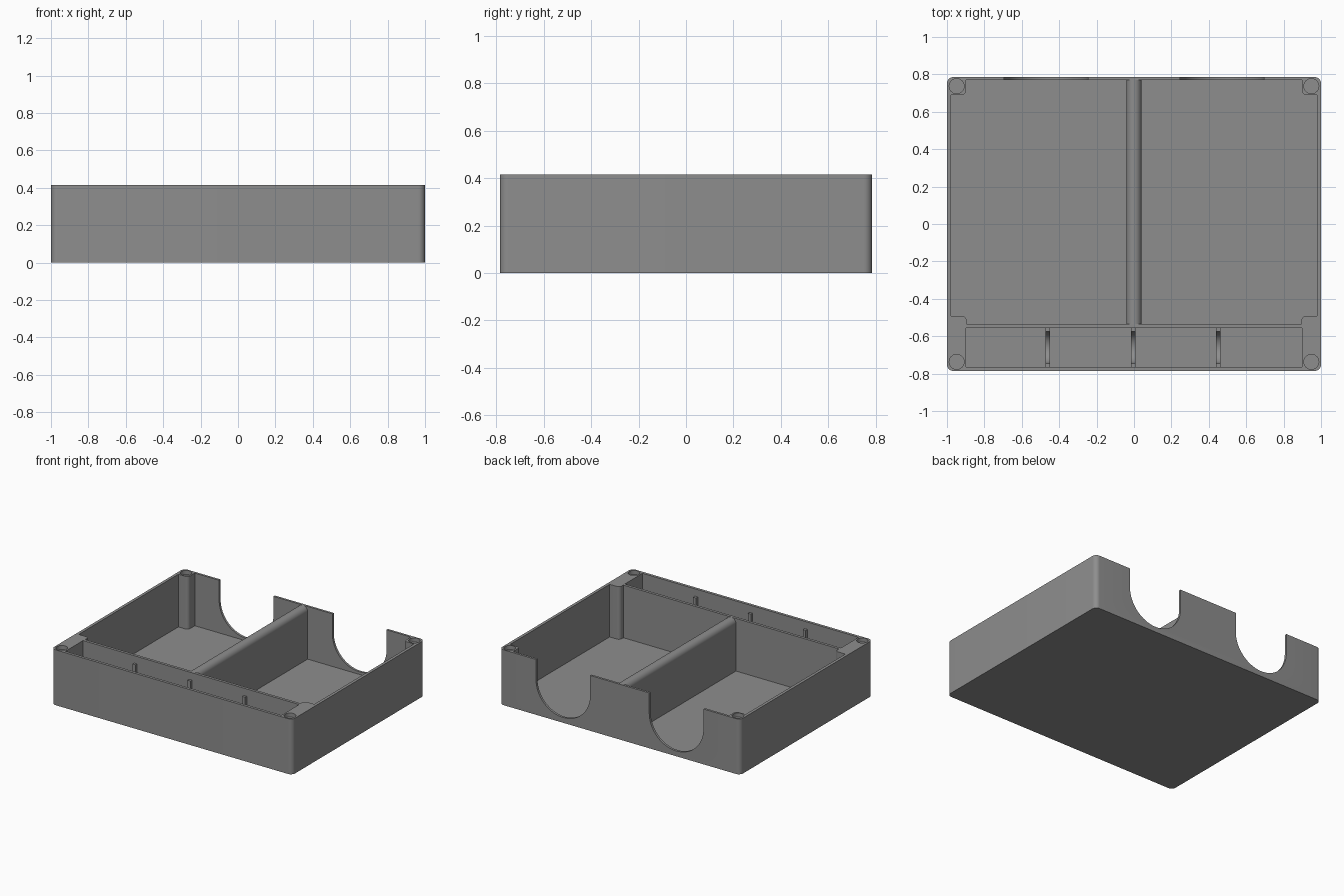
import bpy, bmesh, math
from mathutils import Vector

if "Cube" in bpy.data.objects:
    bpy.data.objects.remove(bpy.data.objects["Cube"])

H = 0.415          # total height
FLOOR = 0.02       # floor thickness
WALL = 0.786       # half depth of the box

grey = bpy.data.materials.new("plain grey")
grey.diffuse_color = (0.27, 0.27, 0.27, 1)
grey.use_nodes = True
grey.node_tree.nodes["Principled BSDF"].inputs["Base Color"].default_value = grey.diffuse_color


def fillet(corners, seg=8):
    """Closed outline from (x, y, radius) corners, each rounded by its radius."""
    out = []
    n = len(corners)
    for i, (x, y, r) in enumerate(corners):
        p = Vector((x, y))
        if r == 0:
            out.append(p)
            continue
        a = (Vector(corners[i - 1][:2]) - p).normalized()
        b = (Vector(corners[(i + 1) % n][:2]) - p).normalized()
        c = p + (a + b) * r                      # right-angle corners only
        for k in range(seg + 1):
            t = k / seg * math.pi / 2
            out.append(c - b * r * math.cos(t) - a * r * math.sin(t))
    return out


def rect(x0, x1, y0, y1, r=0):
    return fillet([(x0, y0, r), (x1, y0, r), (x1, y1, r), (x0, y1, r)])


def arc(cx, cy, r, a0, a1, n):
    return [(cx + r * math.cos(math.radians(a0 + (a1 - a0) * k / n)),
             cy + r * math.sin(math.radians(a0 + (a1 - a0) * k / n)))
            for k in range(n + 1)]


def prism(name, outline, axis, lo, hi):
    """Extrude an outline along an axis from lo to hi."""
    place = {"z": lambda u, v, t: (u, v, t),
             "y": lambda u, v, t: (u, t, v),
             "x": lambda u, v, t: (t, u, v)}[axis]
    bm = bmesh.new()
    face = bm.faces.new([bm.verts.new(place(u, v, lo)) for u, v in outline])
    ext = bmesh.ops.extrude_face_region(bm, geom=[face])
    moved = [g for g in ext["geom"] if isinstance(g, bmesh.types.BMVert)]
    bmesh.ops.translate(bm, verts=moved, vec=Vector(place(0, 0, hi - lo)))
    bmesh.ops.recalc_face_normals(bm, faces=bm.faces)
    mesh = bpy.data.meshes.new(name)
    bm.to_mesh(mesh)
    bm.free()
    mesh.materials.append(grey)
    obj = bpy.data.objects.new(name, mesh)
    bpy.context.collection.objects.link(obj)
    return obj


def activate(obj):
    bpy.ops.object.select_all(action="DESELECT")
    obj.select_set(True)
    bpy.context.view_layer.objects.active = obj


def cut(obj, cutter):
    mod = obj.modifiers.new("cut", "BOOLEAN")
    mod.operation, mod.solver, mod.object = "DIFFERENCE", "EXACT", cutter
    activate(obj)
    bpy.ops.object.modifier_apply(modifier=mod.name)
    bpy.data.objects.remove(cutter)


# Outer box
box = prism("box", rect(-1, 1, -WALL, WALL, 0.035), "z", 0, H)

# Main compartment, leaving a rounded post in each corner
f = 0.025
main = fillet([
    (-0.895, -0.535, 0), (0.895, -0.535, 0), (0.895, -0.492, f), (0.978, -0.492, 0),
    (0.978, 0.69, 0), (0.897, 0.69, f), (0.897, 0.769, 0),
    (-0.897, 0.769, 0), (-0.897, 0.69, f), (-0.978, 0.69, 0),
    (-0.978, -0.492, 0), (-0.895, -0.492, f)])
cut(box, prism("main_cutter", main, "z", FLOOR, H + 0.1))

# Narrow front tray
cut(box, prism("tray_cutter", rect(-0.897, 0.897, -0.765, -0.556), "z", FLOOR, H + 0.1))

# Shallow round pockets on the corner posts
for sx in (-1, 1):
    for sy in (-1, 1):
        ring = arc(sx * 0.948, sy * 0.737, 0.04, 0, 360, 32)[:-1]
        cut(box, prism("pocket_cutter", ring, "z", H - 0.03, H + 0.1))

# Two U-shaped openings in the back wall
for x in (-0.47, 0.47):
    u = [(x + 0.225, H + 0.1), (x - 0.225, H + 0.1)] + arc(x, 0.265, 0.225, 180, 360, 40)
    cut(box, prism("opening_cutter", u, "y", 0.74, 0.9))

# Central divider with a rounded top
profile = [(-0.04, FLOOR - 0.005), (0.04, FLOOR - 0.005)] + arc(0, H - 0.04, 0.04, 0, 180, 20)
divider = prism("divider", profile, "y", -0.54, 0.774)

# Scooped ribs across the front tray
ribs = []
for i, x in enumerate((-0.46, -0.004, 0.45)):
    outline = [(-0.77, FLOOR - 0.005), (-0.551, FLOOR - 0.005), (-0.551, 0.36), (-0.575, 0.36)]
    outline += arc(-0.66, 0.175, 0.085, 0, -180, 20) + [(-0.745, 0.36), (-0.77, 0.36)]
    ribs.append(prism(f"tray_rib_{i + 1}", outline, "x", x - 0.012, x + 0.012))

for obj in [box, divider] + ribs:
    activate(obj)
    bpy.ops.object.shade_smooth_by_angle(angle=math.radians(30))
